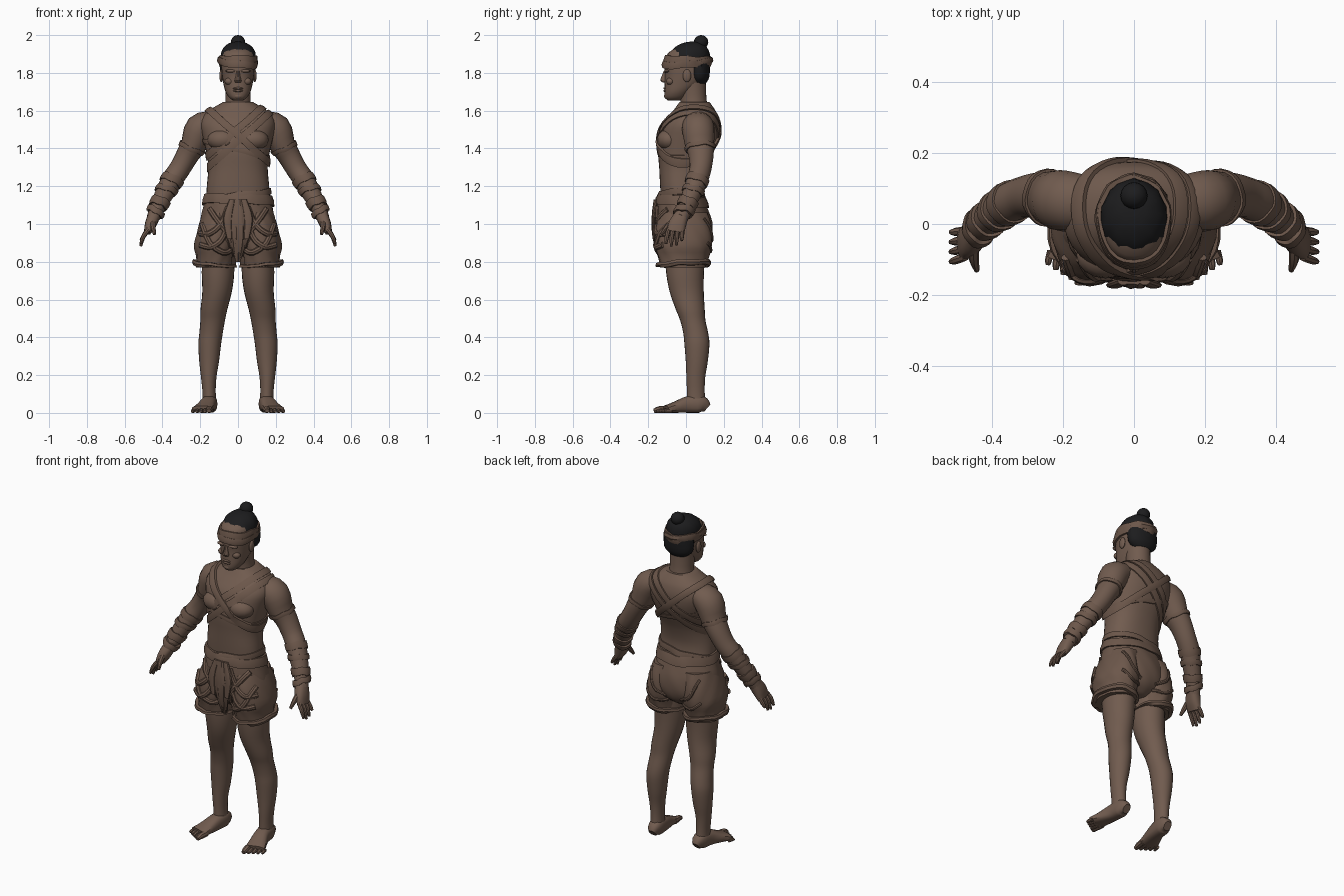
import bpy, bmesh, math
from mathutils import Vector, Matrix
from mathutils.bvhtree import BVHTree

if "Cube" in bpy.data.objects:
    bpy.data.objects.remove(bpy.data.objects["Cube"])

X, Y, Z = Vector((1, 0, 0)), Vector((0, 1, 0)), Vector((0, 0, 1))
made = []


def material(name, *rgb):
    mat = bpy.data.materials.new(name)
    mat.use_nodes = True
    mat.diffuse_color = (*rgb, 1)
    node = next(n for n in mat.node_tree.nodes if n.type == "BSDF_PRINCIPLED")
    node.inputs["Base Color"].default_value = (*rgb, 1)
    node.inputs["Roughness"].default_value = 0.9
    return mat


skin = material("brown skin", 0.165, 0.106, 0.078)
cloth = material("brown cloth", 0.15, 0.095, 0.069)
hair = material("black hair", 0.012, 0.012, 0.013)


def finish(name, bm, mat):
    bmesh.ops.recalc_face_normals(bm, faces=bm.faces)
    mesh = bpy.data.meshes.new(name)
    bm.to_mesh(mesh)
    bm.free()
    mesh.materials.append(mat)
    obj = bpy.data.objects.new(name, mesh)
    bpy.context.collection.objects.link(obj)
    made.append(obj)
    return obj


def pair(obj):
    """Keep the part on the left side and add its mirror image on the right."""
    name = obj.name
    obj.name = "left_" + name
    bm = bmesh.new()
    bm.from_mesh(obj.data)
    bm.transform(Matrix.Scale(-1, 4, X))
    finish("right_" + name, bm, obj.data.materials[0])
    return obj


def smooth(rings, steps=3):
    """Catmull-Rom resampling of a list of rings."""
    out, last = [], len(rings) - 1
    for i in range(last):
        quad = [rings[min(max(i + k, 0), last)] for k in (-1, 0, 1, 2)]
        for s in range(steps):
            t = s / steps
            out.append([b + t / 2 * (c - a + t * (2 * a - 5 * b + 4 * c - d + t * (3 * (b - c) + d - a)))
                        for a, b, c, d in zip(*quad)])
    return out + [list(rings[last])]


def loft(name, rings, mat, ref=None, sides=24, power=2.0, ripple=0.0, waves=7, twist=30, steps=3):
    """Skin over rings of (x, y, z, half width, half depth); ref steers tilted rings."""
    rings = smooth(rings, steps)
    bm, loops = bmesh.new(), []
    for i, (x, y, z, a, b) in enumerate(rings):
        u, v = X, Y
        if ref:
            ahead, behind = rings[min(i + 1, len(rings) - 1)], rings[max(i - 1, 0)]
            tangent = (Vector(ahead[:3]) - Vector(behind[:3])).normalized()
            u = ref.cross(tangent).normalized()
            v = tangent.cross(u)
        loop = []
        for k in range(sides):
            ang = math.tau * k / sides
            c, s = math.cos(ang), math.sin(ang)
            grow = 1 + ripple * math.sin(waves * ang + twist * z)
            cu = math.copysign(abs(c) ** (2 / power), c) * a * grow
            cv = math.copysign(abs(s) ** (2 / power), s) * b * grow
            p = Vector((x, y, z)) + u * cu + v * cv
            p.z = max(p.z, 0)
            loop.append(bm.verts.new(p))
        loops.append(loop)
    for lo, hi in zip(loops, loops[1:]):
        for k in range(sides):
            n = (k + 1) % sides
            bm.faces.new((lo[k], lo[n], hi[n], hi[k]))
    bm.faces.new(loops[0])
    bm.faces.new(loops[-1])
    return finish(name, bm, mat)


def body(name, rows, mat, **options):
    """Centred loft from rows of (height, half width, front, back)."""
    return loft(name, [(0, (f + b) / 2, z, w, (b - f) / 2) for z, w, f, b in rows], mat, **options)


def blob(name, place, size, mat):
    bm = bmesh.new()
    bmesh.ops.create_uvsphere(bm, u_segments=16, v_segments=10, radius=1)
    bm.transform(Matrix.Translation(place) @ Matrix.Diagonal((*size, 1)))
    return finish(name, bm, mat)


def surface(*objs):
    verts, polys = [], []
    for obj in objs:
        start = len(verts)
        verts += [v.co.copy() for v in obj.data.vertices]
        polys += [[start + i for i in p.vertices] for p in obj.data.polygons]
    return BVHTree.FromPolygons(verts, polys)


def wrap(name, target, centre, normal, half, mat, thick=0.009, reach=0.4, wave=0.003, steps=48):
    """Cloth band pressed around a target in the plane given by centre and normal."""
    n = Vector(normal).normalized()
    u = n.orthogonal().normalized()
    v = n.cross(u)
    bm, loops = bmesh.new(), []
    for k in range(steps):
        ang = math.tau * k / steps
        d = u * math.cos(ang) + v * math.sin(ang)
        loop = []
        for side, lift in ((-1, -0.006), (-1, thick), (0, thick * 1.3), (1, thick), (1, -0.006)):
            start = Vector(centre) + n * (side * half + wave * math.sin(5 * ang)) + d * reach
            hit = target.ray_cast(start, -d, reach)[0]
            if hit:
                loop.append(bm.verts.new(hit + d * lift))
        if len(loop) == 5:
            loops.append(loop)
    for one, two in zip(loops, loops[1:] + loops[:1]):
        for j in range(5):
            m = (j + 1) % 5
            bm.faces.new((one[j], one[m], two[m], two[j]))
    return finish(name, bm, mat)


def drape(name, target, path, side, size=0.016):
    """Soft fold of cloth laid on the front (-1) or back (1) of a target."""
    rings = []
    for x, z in smooth(path, 4):
        hit = target.ray_cast(Vector((x, side, z)), Y * -side)[0]
        if hit:
            rings.append((*hit, size, size * 0.8))
    return loft(name, rings, cloth, ref=Y, sides=8, steps=1)


# Torso, chest and neck
torso = body("torso", [(1.10, .17, -.13, .10), (1.20, .165, -.137, .085), (1.30, .157, -.142, .105),
                       (1.38, .168, -.148, .138), (1.46, .187, -.142, .168), (1.53, .20, -.122, .175),
                       (1.58, .178, -.085, .165), (1.61, .14, -.06, .15), (1.645, .08, -.035, .125)],
             skin, sides=36, power=2.3)
chest = pair(blob("chest_muscle", (.08, -.088, 1.445), (.082, .065, .058), skin))
loft("neck", [(0, .045, 1.57, .085, .085), (0, .04, 1.65, .067, .07), (0, .03, 1.75, .068, .075)], skin)

# Head and face
head = body("head", [(1.655, .028, -.098, -.03), (1.67, .048, -.112, .0), (1.70, .066, -.114, .03),
                     (1.74, .077, -.113, .08), (1.78, .084, -.112, .105), (1.82, .088, -.115, .118),
                     (1.87, .088, -.108, .12), (1.91, .08, -.09, .11), (1.95, .03, -.02, .06)],
            skin, power=2.2)
loft("nose", [(0, -.11, 1.81, .008, .008), (0, -.115, 1.785, .011, .014),
              (0, -.117, 1.76, .018, .02), (0, -.11, 1.748, .014, .012)], skin, sides=10)
for height in (1.705, 1.718):
    blob("lip", (0, -.108, height), (.027, .012, .007), skin)
blob("chin", (0, -.098, 1.677), (.026, .018, .016), skin)
pair(blob("brow", (.035, -.101, 1.81), (.032, .016, .009), skin))
pair(blob("cheek", (.045, -.083, 1.755), (.026, .022, .02), skin))
pair(blob("ear", (.088, .005, 1.785), (.011, .022, .034), skin))

# Hair, topknot and headband
crown = body("hair_crown", [(1.85, .094, -.10, .127), (1.90, .092, -.085, .125), (1.935, .076, -.058, .112),
                            (1.958, .045, -.015, .085), (1.965, .015, .02, .06)],
             hair, ripple=.025, waves=9, twist=50)
body("hair_nape", [(1.745, .055, .035, .105), (1.78, .09, .018, .123), (1.86, .094, 0, .128)],
     hair, ripple=.015, waves=11)
blob("topknot", (0, .08, 1.963), (.038, .038, .037), hair)
blob("topknot_base", (0, .072, 1.938), (.032, .034, .022), hair)
scalp = surface(head, crown)
wrap("headband", scalp, (0, .01, 1.862), (0, .03, 1), .027, cloth, reach=.25)
wrap("headband_overlap", scalp, (0, .01, 1.855), (.1, -.08, 1), .018, cloth, thick=.013, reach=.25)

# Crossed chest straps
trunk = surface(torso, chest)
for side, shifts in ((1, (-.026, .022)), (-1, (-.004,))):
    normal = Vector((-.66 * side, 0, .75))
    for shift in shifts:
        wrap("chest_strap", trunk, Vector((0, .02, 1.475)) + normal * shift, normal, .019, cloth,
             thick=.008 if side > 0 else .013, wave=.001)
wrap("chest_strap_low", trunk, (0, .01, 1.39), (.25, 0, 1), .012, cloth, thick=.006)

# Arms, sleeve bands and forearm wraps
arm = pair(loft("arm", [(.13, .06, 1.54, .06, .075), (.198, .065, 1.505, .082, .086), (.235, .072, 1.42, .068, .077),
                        (.27, .08, 1.36, .06, .066), (.31, .076, 1.29, .056, .058), (.348, .06, 1.235, .056, .057),
                        (.39, .03, 1.16, .05, .05), (.425, 0, 1.09, .04, .042), (.448, -.025, 1.035, .035, .038)],
                skin, ref=Y, sides=20))
limb = surface(arm)
for name, place, along, half, thick in (
        ("sleeve_band", (.245, .074, 1.402), (.45, .1, -1), .012, .007),
        ("forearm_wrap", (.352, .058, 1.228), (.5, -.35, -1), .02, .006),
        ("forearm_wrap_low", (.38, .037, 1.178), (.3, -.3, -1), .015, .007),
        ("wrist_wrap_high", (.415, .008, 1.108), (.4, -.4, -1), .022, .009),
        ("wrist_wrap", (.436, -.013, 1.065), (.6, -.2, -1), .016, .012)):
    pair(wrap(name, limb, place, along, half, cloth, thick=thick, reach=.11, steps=24))

# Hands
pair(loft("palm", [(.442, -.02, 1.05, .033, .037), (.462, -.045, 1.0, .031, .047),
                   (.48, -.056, .955, .019, .046)], skin, ref=Y, sides=16, power=2.5))
for i, name in enumerate(("little", "ring", "middle", "index")):
    y, tip = -.02 - .024 * i, (.912, .888, .882, .895)[i]
    pair(loft(name + "_finger", [(.474, y, .972, .012, .012), (.5, y * 1.1, .935, .012, .012),
                                 (.515, y * 1.15, tip, .007, .007)], skin, ref=Y, sides=8))
pair(loft("thumb", [(.452, -.06, 1.02, .016, .016), (.45, -.1, .985, .015, .014),
                    (.442, -.13, .945, .008, .008)], skin, ref=X, sides=8))

# Legs, feet and toes
pair(loft("leg", [(.105, -.005, .88, .085, .11), (.106, -.005, .74, .086, .10), (.111, .004, .64, .078, .09),
                  (.127, .022, .55, .071, .077), (.134, .036, .49, .065, .067), (.143, .052, .42, .062, .066),
                  (.15, .058, .36, .06, .066), (.153, .057, .27, .052, .058), (.155, .052, .19, .041, .05),
                  (.153, .052, .11, .035, .047), (.15, .055, .03, .038, .05)], skin))
pair(loft("foot", [(.147, .112, .026, .022, .026), (.149, .08, .046, .04, .046), (.156, .01, .044, .042, .044),
                   (.172, -.05, .031, .049, .031), (.19, -.108, .019, .058, .019)],
          skin, ref=Z, sides=16, power=2.6))
for i in range(5):
    x, size = .146 + .022 * i, (.018, .012, .012, .011, .01)[i]
    pair(loft("toe", [(x, -.095 + .005 * i, size, size, size), (x + .006, -.14 + .01 * i, size, size, size),
                      (x + .008, -.17 + .014 * i, size * .6, size * .7, size * .6)], skin, ref=Z, sides=8))

# Baggy shorts with rolled cuffs
seat = body("shorts_seat", [(1.16, .168, -.142, .088), (1.09, .183, -.155, .112), (1.01, .20, -.162, .138),
                            (.93, .20, -.155, .14), (.87, .14, -.12, .115), (.83, .07, -.07, .06)],
            cloth, sides=40, ripple=.012, waves=11, twist=40)
bag = pair(loft("shorts_leg", [(.1, -.01, 1.06, .085, .125), (.115, -.012, .98, .096, .148),
                               (.122, -.012, .89, .11, .15), (.122, -.014, .83, .1, .135),
                               (.124, -.015, .77, .098, .12)], cloth, sides=32, ripple=.022, waves=9, twist=45))
leg_cloth = surface(bag)
pair(wrap("shorts_cuff", leg_cloth, (.126, -.015, .788), (.08, .04, 1), .026, cloth, thick=.012, reach=.3))
pair(wrap("shorts_cuff_roll", leg_cloth, (.126, -.015, .784), (-.12, -.06, 1), .014, cloth, thick=.018, reach=.3))
shorts = surface(seat, bag)
for path in ([(.05, 1.09), (.09, 1.0), (.15, .95), (.2, .95)], [(.04, 1.05), (.08, .93), (.14, .88), (.2, .89)],
             [(.15, 1.08), (.11, 1.02), (.05, .94), (.03, .88)], [(.19, 1.0), (.15, .9), (.08, .85), (.04, .86)]):
    pair(drape("front_fold", shorts, path, -1))
for path in ([(.16, 1.03), (.12, .93), (.05, .89)], [(.18, .9), (.12, .855), (.05, .86)]):
    pair(drape("back_fold", shorts, path, 1, .01))

# Waist sash and hanging front cloth
waist = surface(torso, seat)
wrap("sash", waist, (0, -.02, 1.125), (.03, .08, 1), .026, cloth, thick=.011)
wrap("sash_overlap", waist, (0, -.02, 1.155), (-.1, -.03, 1), .017, cloth, thick=.008)
loft("front_cloth", [(0, -.155, 1.13, .035, .015), (.002, -.165, 1.04, .045, .016), (.004, -.163, .95, .042, .016),
                     (.002, -.145, .87, .03, .018), (0, -.125, .80, .012, .012)],
     cloth, ripple=.12, waves=9, twist=12)
pair(loft("sash_tail", [(.03, -.16, 1.13, .016, .012), (.055, -.172, 1.03, .024, .01),
                        (.045, -.17, .92, .014, .008)], cloth, sides=10))

# Smooth shading with sharp creases
bpy.ops.object.select_all(action="DESELECT")
for obj in made:
    obj.select_set(True)
bpy.context.view_layer.objects.active = made[0]
bpy.ops.object.shade_smooth_by_angle(angle=math.radians(35))
